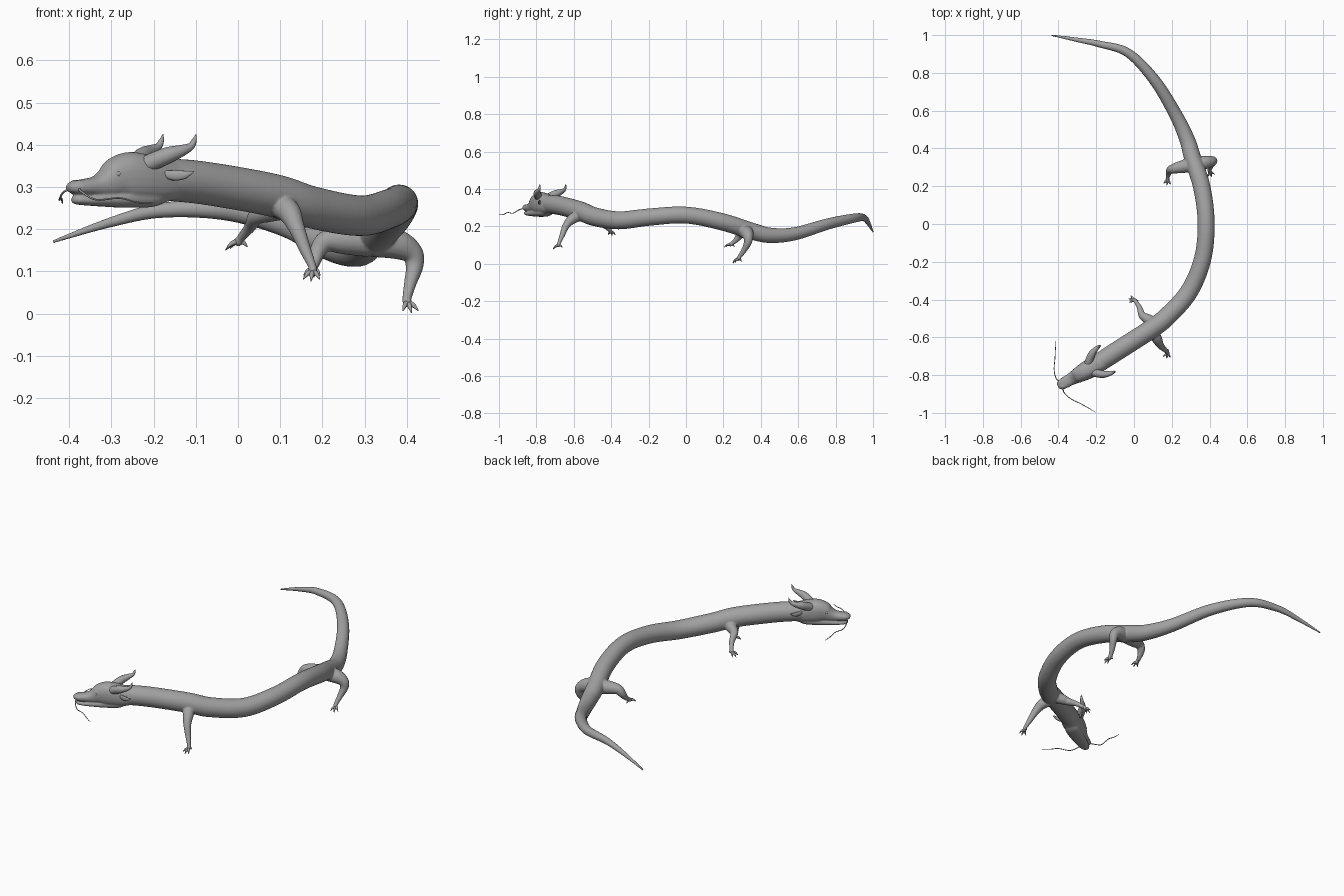
import bpy, bmesh, math
from mathutils import Vector

if "Cube" in bpy.data.objects:
    bpy.data.objects.remove(bpy.data.objects["Cube"])

GREY = bpy.data.materials.new("dark_grey")
GREY.diffuse_color = (.36, .36, .36, 1)
GREY.use_nodes = True
GREY.node_tree.nodes["Principled BSDF"].inputs["Base Color"].default_value = GREY.diffuse_color


def catmull(a, b, c, d, t):
    return [0.5 * (2*q + (r-p)*t + (2*p-5*q+4*r-s)*t*t + (3*q-p-3*r+s)*t**3)
            for p, q, r, s in zip(a, b, c, d)]


def loft(name, pts, sides=20, steps=6, power=1.0):
    """Smooth tube through points (x, y, z, half width[, half height])."""
    pts = [tuple(p) if len(p) == 5 else tuple(p) + (p[3],) for p in pts]
    path = []
    for i in range(len(pts) - 1):
        a, d = pts[max(i-1, 0)], pts[min(i+2, len(pts)-1)]
        path += [catmull(a, pts[i], pts[i+1], d, k/steps) for k in range(steps)]
    path.append(pts[-1])
    pos = [Vector(p[:3]) for p in path]
    bm = bmesh.new()
    rings, side = [], None
    for i, p in enumerate(path):
        tan = (pos[min(i+1, len(pos)-1)] - pos[max(i-1, 0)]).normalized()
        if side is None:
            side = tan.cross(Vector((0, 0, 1)))
        side = (side - tan * side.dot(tan)).normalized()
        up = side.cross(tan)
        w, h = max(p[3], 0.0008), max(p[4], 0.0008)
        ring = []
        for k in range(sides):
            c, s = math.cos(2*math.pi*k/sides), math.sin(2*math.pi*k/sides)
            c = math.copysign(abs(c)**power, c)
            s = math.copysign(abs(s)**power, s)
            ring.append(bm.verts.new(pos[i] + side*w*c + up*h*s))
        rings.append(ring)
    for r, q in zip(rings, rings[1:]):
        for k in range(sides):
            n = (k+1) % sides
            bm.faces.new((r[k], r[n], q[n], q[k]))
    bm.faces.new(rings[0][::-1])
    bm.faces.new(rings[-1])
    bmesh.ops.recalc_face_normals(bm, faces=bm.faces)
    for f in bm.faces:
        f.smooth = True
    me = bpy.data.meshes.new(name)
    bm.to_mesh(me)
    bm.free()
    me.materials.append(GREY)
    ob = bpy.data.objects.new(name, me)
    bpy.context.collection.objects.link(ob)
    return ob


def ball(name, loc, r):
    bpy.ops.mesh.primitive_uv_sphere_add(segments=16, ring_count=10, radius=r, location=loc)
    ob = bpy.context.object
    ob.name = name
    ob.data.materials.append(GREY)
    bpy.ops.object.shade_smooth()
    return ob


# Head frame: t forward along the muzzle, s sideways, z up
FWD, SIDE, ORG = Vector((-.87, -.49, 0)), Vector((-.49, .87, 0)), Vector((-.18, -.735, 0))
flesh = []  # parts melted into one skin at the end


def head_pt(t, s, z):
    return tuple(ORG + FWD*t + SIDE*s + Vector((0, 0, z)))


def head_loft(name, rows, power):
    flesh.append(loft(name, [head_pt(t, 0, (top+bot)/2) + (w, (top-bot)/2)
                             for t, top, bot, w in rows], 24, 5, power))


# Long serpentine body, tail tip to neck
body = loft("body", [
    (-.44, 1.0, .17, .004), (-.30, .975, .217, .012), (-.18, .952, .245, .018),
    (-.03, .905, .245, .024), (.11, .76, .213, .030), (.22, .58, .160, .035),
    (.28, .45, .152, .041), (.31, .35, .175, .045), (.36, .19, .225, .046),
    (.382, 0, .26, .045), (.362, -.19, .25, .046), (.29, -.36, .232, .048),
    (.175, -.49, .252, .050), (.085, -.56, .280, .051), (-.07, -.66, .308, .051),
    (-.16, -.718, .317, .050), (-.22, -.755, .317, .044)], 28, 8)

# Skull with muzzle, and lower jaw
head_loft("head", [
    (-.08, .355, .282, .036), (0, .367, .263, .047), (.05, .378, .262, .050),
    (.09, .383, .264, .048), (.122, .371, .268, .043), (.15, .345, .272, .037),
    (.18, .326, .277, .032), (.22, .318, .281, .030), (.243, .313, .284, .025),
    (.255, .302, .288, .012)], .85)
head_loft("lower_jaw", [
    (-.01, .30, .268, .025), (.03, .30, .253, .038), (.10, .295, .251, .037),
    (.15, .287, .253, .033), (.20, .281, .256, .028), (.232, .281, .259, .020),
    (.243, .277, .265, .009)], .85)

# Paired head details
for m, tag in ((1, "left"), (-1, "right")):
    def side_loft(name, rows, sides, m=m):
        loft(name, [head_pt(r[0], m*r[1], r[2]) + tuple(r[3:]) for r in rows], sides)
    side_loft("horn_" + tag, [
        (.06, .024, .352, .021), (.02, .058, .374, .020), (-.012, .073, .386, .014),
        (-.034, .078, .396, .009), (-.043, .079, .410, .006), (-.048, .080, .425, .001)], 14)
    side_loft("ear_" + tag, [
        (.022, .038, .333, .004, .006), (.002, .055, .328, .006, .012),
        (-.020, .071, .329, .005, .010), (-.040, .083, .337, .001, .001)], 12)
    side_loft("whisker_" + tag, [
        (.236, .018, .296, .003), (.243, .045, .288, .0025), (.229, .089, .270, .0022),
        (.195, .14, .274, .002), (.170, .18, .264, .002), (.149, .218, .262, .001)], 8)
    ball("eye_" + tag, head_pt(.138, m*.034, .331), .007)
    flesh.append(ball("nostril_" + tag, head_pt(.232, m*.013, .309), .009))

# Legs: path of the limb, then the direction the toes point
LEGS = {
    "front_leg_left": ([
        (.09, -.56, .262, .032), (.12, -.605, .242, .028), (.138, -.64, .205, .020),
        (.16, -.663, .15, .014), (.176, -.678, .112, .010), (.177, -.682, .100, .010)],
        (-.1, -.75, -.5)),
    "front_leg_right": ([
        (.11, -.525, .255, .032), (.07, -.502, .243, .027), (.043, -.483, .230, .020),
        (.028, -.44, .205, .014), (.006, -.406, .178, .010), (.001, -.402, .171, .010)],
        (-.7, .15, -.4)),
    "hind_leg_left": ([
        (.32, .315, .172, .038), (.375, .325, .165, .036), (.412, .333, .143, .027),
        (.418, .33, .112, .021), (.408, .31, .072, .015), (.400, .285, .036, .011),
        (.401, .278, .026, .011)],
        (.3, -.8, -.62)),
    "hind_leg_right": ([
        (.31, .315, .172, .038), (.255, .303, .174, .034), (.210, .293, .172, .026),
        (.190, .285, .150, .020), (.183, .266, .125, .014), (.178, .244, .107, .010),
        (.178, .238, .103, .010)],
        (-.1, -.9, -.3)),
}
for name, (pts, toe) in LEGS.items():
    flesh.append(loft(name, pts, 18))
    foot, d = Vector(pts[-1][:3]), Vector(toe).normalized()
    across = d.cross(Vector((0, 0, 1))).normalized()
    flesh.append(ball(name + "_foot", foot, .0115))
    # Three clawed front toes and one short back toe
    for k, (spread, length) in enumerate(((-.7, .034), (0, .036), (.7, .034), (3, .024))):
        v = (d + across*spread).normalized() if spread < 2 else Vector((-d.x, -d.y, -.4)).normalized()
        mid, tip = foot + v*length*.55 + Vector((0, 0, .003)), foot + v*length
        loft(f"{name}_toe_{k+1}", [tuple(foot) + (.007,), tuple(mid) + (.0055,),
                                   tuple(tip - Vector((0, 0, .003))) + (.001,)], 10)

# Melt body, head and limbs into one continuous skin
bpy.ops.object.select_all(action='DESELECT')
for ob in flesh + [body]:
    ob.select_set(True)
bpy.context.view_layer.objects.active = body
bpy.ops.object.join()
remesh = body.modifiers.new("skin", 'REMESH')
remesh.mode = 'VOXEL'
remesh.voxel_size = .0035
remesh.use_smooth_shade = True
relax = body.modifiers.new("relax", 'SMOOTH')
relax.factor = .5
relax.iterations = 6
